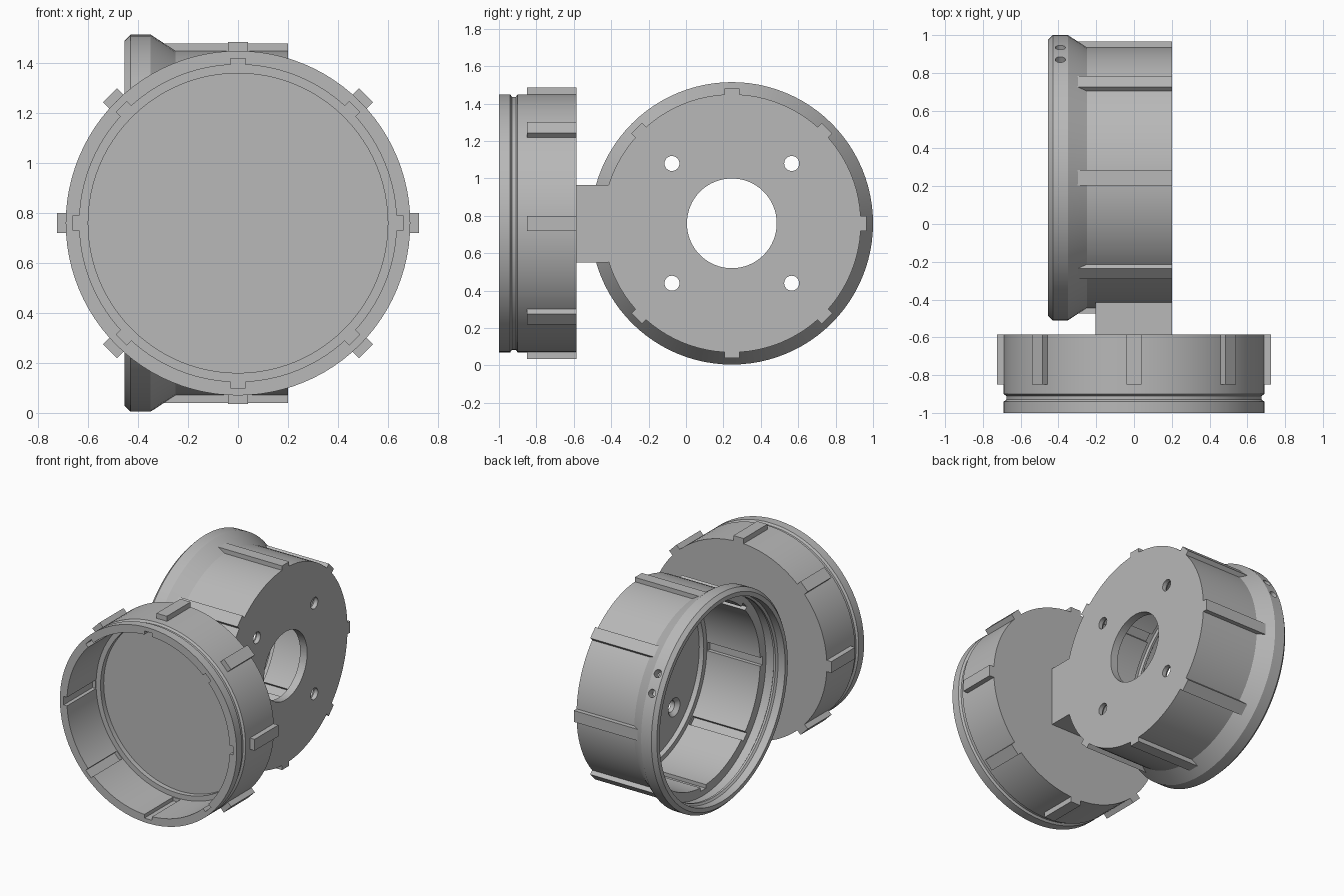
import bpy
import bmesh
from math import pi, radians, sin, cos
from mathutils import Matrix, Vector

cube = bpy.data.objects.get("Cube")
if cube:
    bpy.data.objects.remove(cube, do_unlink=True)

grey = bpy.data.materials.new("plain grey")
grey.use_nodes = True
grey.diffuse_color = (0.48, 0.48, 0.48, 1)
grey.node_tree.nodes["Principled BSDF"].inputs["Base Color"].default_value = grey.diffuse_color


def lathe(bm, profile, steps=96, at=Matrix()):
    """Revolve a (radius, height) profile that starts and ends on the axis."""
    part = bmesh.new()
    verts = [part.verts.new((r, 0, h)) for r, h in profile]
    edges = [part.edges.new(pair) for pair in zip(verts, verts[1:])]
    bmesh.ops.spin(part, geom=verts + edges, axis=(0, 0, 1), cent=(0, 0, 0),
                   angle=2 * pi, steps=steps, use_duplicate=False)
    bmesh.ops.remove_doubles(part, verts=part.verts, dist=0.0001)
    bmesh.ops.recalc_face_normals(part, faces=part.faces)
    part.transform(at)
    mesh = bpy.data.meshes.new("part")
    part.to_mesh(mesh)
    part.free()
    bm.from_mesh(mesh)
    bpy.data.meshes.remove(mesh)


def box(bm, low, high, turn=Matrix()):
    low, high = Vector(low), Vector(high)
    size = Matrix.Diagonal((*(high - low), 1))
    bmesh.ops.create_cube(bm, size=1, matrix=turn @ Matrix.Translation((low + high) / 2) @ size)


def bars(bm, r0, r1, width, h0, h1):
    """Eight evenly spaced bars lying along a cup wall."""
    for i in range(8):
        box(bm, (r0, -width / 2, h0), (r1, width / 2, h1), Matrix.Rotation(i * pi / 4, 4, 'Z'))


def add(name, bm, place=Matrix()):
    mesh = bpy.data.meshes.new(name)
    bm.to_mesh(mesh)
    bm.free()
    obj = bpy.data.objects.new(name, mesh)
    bpy.context.collection.objects.link(obj)
    obj.matrix_world = place
    mesh.materials.append(grey)
    return obj


def carve(obj, cutter):
    cutter.hide_render = True
    bpy.context.view_layer.update()
    mod = obj.modifiers.new("cut", 'BOOLEAN')
    mod.operation, mod.solver, mod.object = 'DIFFERENCE', 'EXACT', cutter
    bpy.context.view_layer.objects.active = obj
    bpy.ops.object.modifier_apply(modifier=mod.name)
    bpy.data.objects.remove(cutter, do_unlink=True)


def smooth(obj):
    bpy.ops.object.select_all(action='DESELECT')
    obj.select_set(True)
    bpy.context.view_layer.objects.active = obj
    bpy.ops.object.shade_smooth_by_angle(angle=radians(25))


# Each cup is built with its floor at height 0 and its rim upward
front_place = Matrix.Translation((0, -0.585, 0.76)) @ Matrix.Rotation(pi / 2, 4, 'X')
side_place = Matrix.Translation((0.2, 0.245, 0.76)) @ Matrix.Rotation(-pi / 2, 4, 'Y')

# Front cup: snap groove outside, ledge at the floor
bm = bmesh.new()
lathe(bm, [(0, 0), (0.69, 0), (0.69, 0.315), (0.676, 0.325), (0.676, 0.345), (0.69, 0.355),
           (0.69, 0.415), (0.635, 0.415), (0.635, 0.09), (0.6, 0.09), (0.6, 0.055), (0, 0.055)])
front_cup = add("front_cup", bm, front_place)
bm = bmesh.new()
bars(bm, 0.58, 0.66, 0.06, 0.095, 0.45)
carve(front_cup, add("front_slots", bm, front_place))
smooth(front_cup)

bm = bmesh.new()
bars(bm, 0.67, 0.725, 0.08, 0, 0.265)
add("front_cup_ribs", bm, front_place)

# Side cup: flared socket with an inner snap bead
bm = bmesh.new()
lathe(bm, [(0, 0), (0.69, 0), (0.69, 0.45), (0.755, 0.55), (0.755, 0.63), (0.73, 0.655),
           (0.70, 0.655), (0.70, 0.6), (0.686, 0.59), (0.686, 0.575), (0.70, 0.565),
           (0.70, 0.505), (0.635, 0.505), (0.635, 0.09), (0.6, 0.09), (0.6, 0.055), (0, 0.055)])
side_cup = add("side_cup", bm, side_place)

# Slots, centre opening, countersunk screw holes and two small rim holes
bm = bmesh.new()
bars(bm, 0.58, 0.66, 0.06, 0.095, 0.53)
lathe(bm, [(0, -0.05), (0.24, -0.05), (0.24, 0.1), (0, 0.1)], 64)
for sx in (-0.32, 0.32):
    for sy in (-0.32, 0.32):
        lathe(bm, [(0, -0.05), (0.04, -0.05), (0.04, 0.03), (0.07, 0.06), (0, 0.06)], 32,
              Matrix.Translation((sx, sy, 0)))
for angle in (radians(24), radians(34)):
    out = Vector((sin(angle), cos(angle), 0))
    aim = out.to_track_quat('Z', 'Y').to_matrix().to_4x4()
    lathe(bm, [(0, 0.66), (0.027, 0.66), (0.027, 0.8), (0, 0.8)], 24,
          Matrix.Translation((0, 0, 0.59)) @ aim)
carve(side_cup, add("side_cutters", bm, side_place))
smooth(side_cup)

bm = bmesh.new()
bars(bm, 0.67, 0.72, 0.08, 0, 0.5)
add("side_cup_ribs", bm, side_place)

# Block joining the two cups
bm = bmesh.new()
box(bm, (-0.205, -0.59, 0.55), (0.2, -0.415, 0.965))
add("joining_block", bm)
